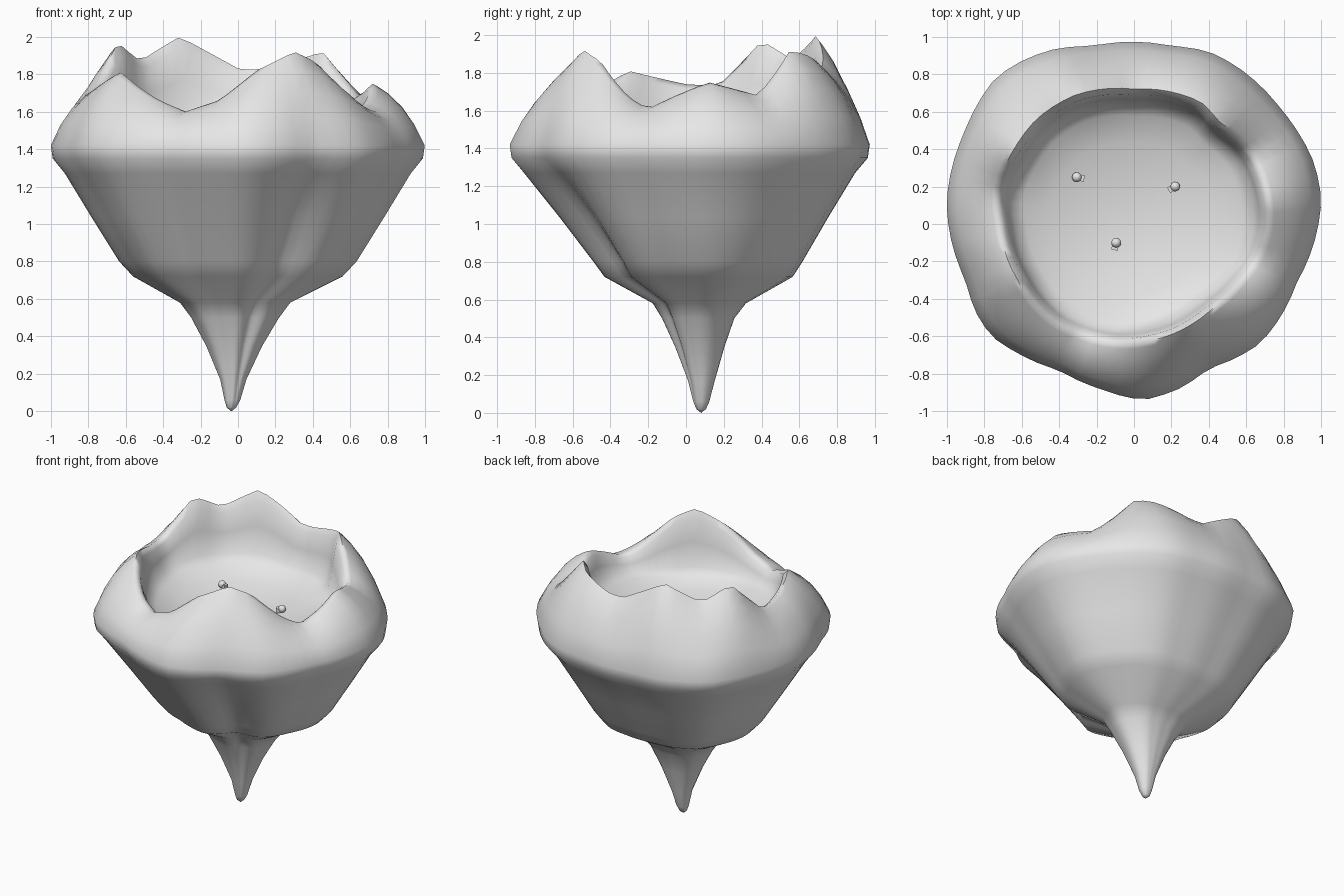
import bpy
import bmesh
from math import atan2, cos, sin, exp, hypot, radians, tau
from mathutils import Vector, Matrix

cube = bpy.data.objects.get("Cube")
if cube:
    bpy.data.objects.remove(cube, do_unlink=True)

SIDES = 72

# One plain stone colour for everything
stone = bpy.data.materials.new("pale grey stone")
stone.use_nodes = True
stone.diffuse_color = (0.8, 0.8, 0.8, 1)
stone.node_tree.nodes["Principled BSDF"].inputs["Base Color"].default_value = (0.8, 0.8, 0.8, 1)

# Widest outline of the rock seen from above
shoulder_points = [
    (1, .13), (.96, .33), (.87, .5), (.78, .62), (.55, .84), (.4, .92), (.2, .95),
    (-.22, .95), (-.44, .93), (-.6, .87), (-.74, .78), (-.83, .65), (-.91, .48),
    (-1, .11), (-.9, -.3), (-.84, -.48), (-.76, -.6), (-.62, -.69), (-.4, -.78),
    (-.18, -.88), (.05, -.94), (.24, -.88), (.4, -.77), (.67, -.64), (.78, -.5),
    (.87, -.31)]

# Jagged rim: peaks and notches with their heights
crest_points = [
    (.72, .12, 1.75), (.63, .38, 1.68), (.45, .55, 1.92), (.36, .65, 1.89),
    (.1, .72, 1.82), (0, .72, 1.83), (-.31, .69, 2), (-.52, .56, 1.87),
    (-.64, .4, 1.97), (-.74, .17, 1.73), (-.72, 0, 1.74), (-.62, -.3, 1.81),
    (-.42, -.54, 1.66), (-.28, -.6, 1.6), (-.1, -.64, 1.66), (.1, -.62, 1.82),
    (.3, -.54, 1.92), (.42, -.45, 1.86), (.58, -.3, 1.67), (.66, -.2, 1.61),
    (.72, -.03, 1.69)]

# Underside sections: height, centre x, centre y, half width, half depth, dent
under_sections = [
    (.02, -.035, .08, .025, .025, 0),
    (.06, -.03, .08, .042, .042, 0),
    (.17, -.025, .08, .07, .07, .05),
    (.35, -.02, .07, .15, .13, .12),
    (.5, -.015, .06, .235, .19, .14),
    (.58, -.015, .065, .295, .245, .12),
    (.72, 0, .055, .56, .495, .12),
    (.8, 0, .05, .635, .55, .13),
    (1.04, 0, .025, .785, .71, .1),
    (1.27, 0, 0, .925, .87, .04),
    (1.35, 0, 0, .99, .935, 0)]


def sample(points, angle):
    """Interpolate a closed outline at an angle, giving radius and height."""
    polar = sorted((atan2(p[1], p[0]) % tau, hypot(p[0], p[1]), p[-1]) for p in points)
    first, last = polar[0], polar[-1]
    polar = [(last[0] - tau, *last[1:])] + polar + [(first[0] + tau, *first[1:])]
    for a, b in zip(polar, polar[1:]):
        if a[0] <= angle <= b[0]:
            t = (angle - a[0]) / (b[0] - a[0])
            return a[1] + (b[1] - a[1]) * t, a[2] + (b[2] - a[2]) * t


def dish(radius):
    """Height of the shallow crater floor."""
    return 1.39 + .33 * radius ** 2


def dent_at(angle):
    """Strength of the vertical hollow on the front left flank."""
    return exp(-((angle - radians(297)) / .26) ** 2)


def finish(bm, name, smooth_angle):
    mesh = bpy.data.meshes.new(name)
    bm.to_mesh(mesh)
    bm.free()
    obj = bpy.data.objects.new(name, mesh)
    bpy.context.collection.objects.link(obj)
    mesh.materials.append(stone)
    bpy.ops.object.select_all(action="DESELECT")
    obj.select_set(True)
    bpy.context.view_layer.objects.active = obj
    bpy.ops.object.shade_smooth_by_angle(angle=radians(smooth_angle))
    return obj


def polar_point(angle, radius, height):
    return Vector((radius * cos(angle), radius * sin(angle), height))


angles = [tau * i / SIDES for i in range(SIDES)]
shoulder = [sample(shoulder_points, a)[0] for a in angles]
crest = [sample(crest_points, a) for a in angles]
rings = []

# Underside and root
for height, cx, cy, half_x, half_y, dent in under_sections:
    ring = []
    for a, r in zip(angles, shoulder):
        r *= 1 - dent * dent_at(a)
        ring.append(Vector((cx + r * cos(a) * half_x, cy + r * sin(a) * half_y / .945, height)))
    rings.append(ring)

# Outer slope from the shoulder up to the crest
for t in (0, .25, .5, .75, .93):
    bulge = .16 * t * (1 - t)
    rings.append([polar_point(a, r + (c[0] - r) * t + bulge * .5, 1.42 + (c[1] - 1.42) * t + bulge)
                  for a, r, c in zip(angles, shoulder, crest)])
rings.append([polar_point(a, c[0], c[1]) for a, c in zip(angles, crest)])

# Inner wall dropping to the floor
for shrink, drop in ((.955, .12), (.92, .5), (.88, .9)):
    rings.append([polar_point(a, c[0] * shrink, c[1] + (dish(c[0] * .85) - c[1]) * drop)
                  for a, c in zip(angles, crest)])

# Dished floor
for shrink in (.8, .6, .4, .2):
    rings.append([polar_point(a, c[0] * shrink, dish(c[0] * shrink)) for a, c in zip(angles, crest)])

# Skin the rings into one closed rock
bm = bmesh.new()
loops = [[bm.verts.new(p) for p in ring] for ring in rings]
for low, high in zip(loops, loops[1:]):
    for i in range(SIDES):
        j = (i + 1) % SIDES
        bm.faces.new((low[i], low[j], high[j], high[i]))
root_tip = bm.verts.new((-.035, .08, 0))
floor_centre = bm.verts.new((0, 0, dish(0)))
for i in range(SIDES):
    j = (i + 1) % SIDES
    bm.faces.new((loops[0][j], loops[0][i], root_tip))
    bm.faces.new((loops[-1][i], loops[-1][j], floor_centre))
finish(bm, "crater_rock", 75)


# Small pebbles on the floor, each a ball with a little block at its side
def add_pebble(name, x, y, heading):
    base = dish(hypot(x, y))
    turn = Matrix.Rotation(radians(heading), 4, "Z")
    place = Matrix.Translation((x, y, base + .03)) @ turn
    bm = bmesh.new()
    bmesh.ops.create_uvsphere(bm, u_segments=16, v_segments=10, radius=.026, matrix=place)
    block = place @ Matrix.Translation((.025, 0, -.008)) @ Matrix.Diagonal((.03, .034, .03, 1))
    bmesh.ops.create_cube(bm, size=1, matrix=block)
    finish(bm, name, 40)


add_pebble("left_pebble", .22, .2, 210)
add_pebble("right_pebble", -.305, .25, -10)
add_pebble("front_pebble", -.095, -.1, 255)
